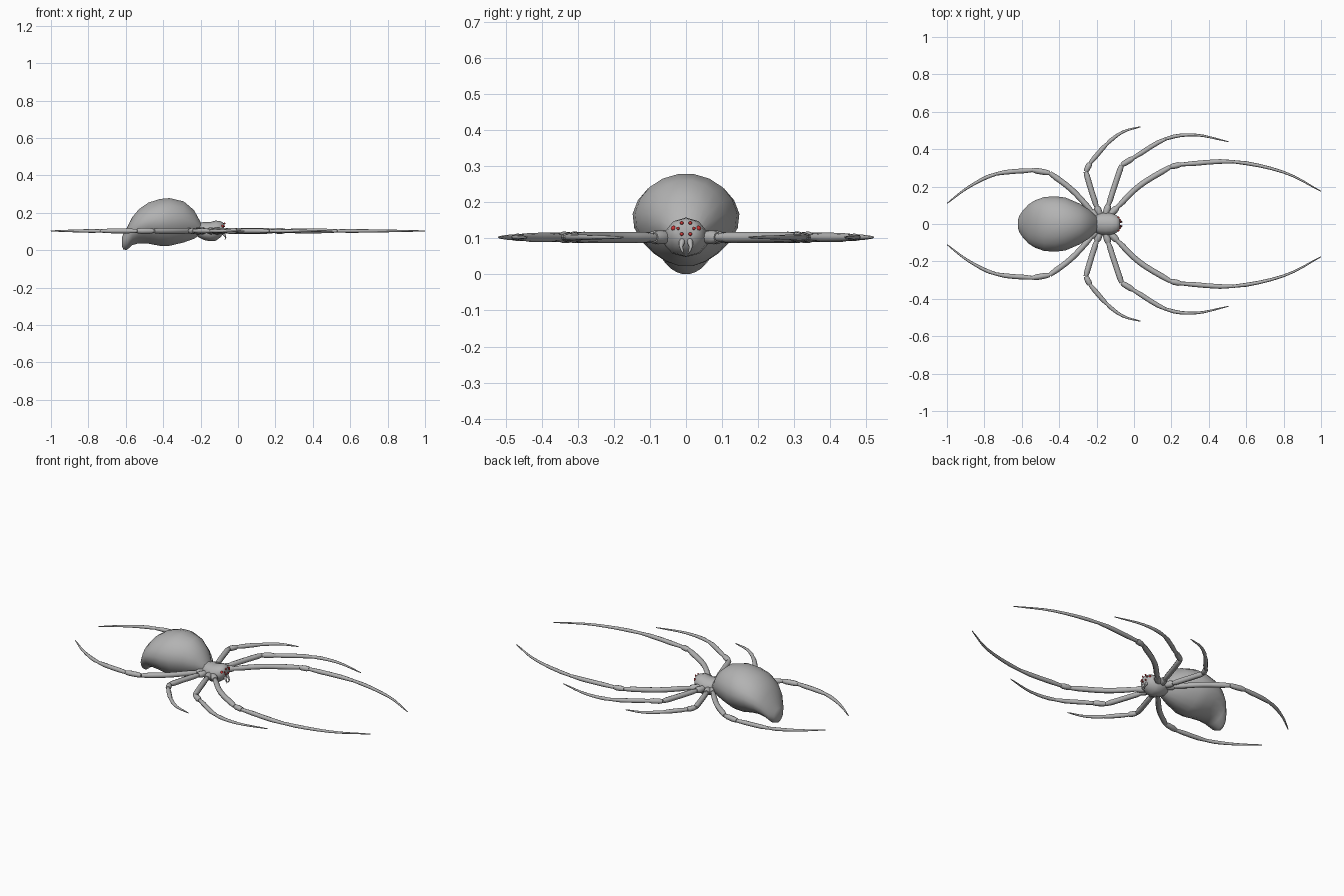
import bpy, bmesh, math
from mathutils import Vector

cube = bpy.data.objects.get("Cube")
if cube:
    bpy.data.objects.remove(cube)


def material(name, colour):
    mat = bpy.data.materials.new(name)
    mat.use_nodes = True
    mat.diffuse_color = (*colour, 1)
    mat.node_tree.nodes["Principled BSDF"].inputs["Base Color"].default_value = (*colour, 1)
    return mat


grey = material("body grey", (0.45, 0.45, 0.45))
red = material("eye red", (0.6, 0.04, 0.04))


def finish(name, bm, mat, angle=60):
    bmesh.ops.recalc_face_normals(bm, faces=bm.faces)
    mesh = bpy.data.meshes.new(name)
    bm.to_mesh(mesh)
    bm.free()
    mesh.materials.append(mat)
    obj = bpy.data.objects.new(name, mesh)
    bpy.context.collection.objects.link(obj)
    bpy.ops.object.select_all(action='DESELECT')
    obj.select_set(True)
    bpy.context.view_layer.objects.active = obj
    bpy.ops.object.shade_smooth_by_angle(angle=math.radians(angle))
    return obj


def skin(bm, rings):
    """Bridge rings of points and cap both ends."""
    loops = [[bm.verts.new(p) for p in ring] for ring in rings]
    n = len(loops[0])
    for a, b in zip(loops, loops[1:]):
        for i in range(n):
            j = (i + 1) % n
            bm.faces.new((a[i], a[j], b[j], b[i]))
    bm.faces.new(loops[0])
    bm.faces.new(loops[-1])


def tube(bm, points, radii, sides=8):
    """Round tube along a path, with a radius at each point."""
    pts = [Vector(p) for p in points]
    rings = []
    for i, p in enumerate(pts):
        along = (pts[min(i + 1, len(pts) - 1)] - pts[max(i - 1, 0)]).normalized()
        up = Vector((0, 0, 1)) if abs(along.z) < 0.7 else Vector((1, 0, 0))
        side = along.cross(up).normalized()
        top = side.cross(along)
        angles = [2 * math.pi * k / sides for k in range(sides)]
        rings.append([p + radii[i] * (side * math.cos(a) + top * math.sin(a)) for a in angles])
    skin(bm, rings)


def body(name, sections, sides, pinch):
    """Loft of sections (x, bottom, top, half width), narrowed towards the belly."""
    bm = bmesh.new()
    rings = []
    for x, low, high, half in sections:
        ring = []
        for k in range(sides):
            a = 2 * math.pi * (k + 0.5) / sides
            y = half * math.cos(a) * (1 + pinch * min(0, math.sin(a)))
            ring.append((x, y, (low + high) / 2 + (high - low) / 2 * math.sin(a)))
        rings.append(ring)
    skin(bm, rings)
    return finish(name, bm, grey)


# Abdomen with drooping tail, and the head section
body("abdomen", [
    (-0.19, 0.095, 0.13, 0.025), (-0.2, 0.083, 0.15, 0.04), (-0.235, 0.06, 0.215, 0.075),
    (-0.29, 0.04, 0.262, 0.11), (-0.366, 0.022, 0.28, 0.143), (-0.42, 0.022, 0.275, 0.15),
    (-0.48, 0.034, 0.255, 0.146), (-0.53, 0.036, 0.22, 0.128), (-0.565, 0.026, 0.178, 0.105),
    (-0.595, 0.0, 0.12, 0.072), (-0.613, 0.003, 0.087, 0.045), (-0.62, 0.02, 0.07, 0.022)],
    20, 0.2)
body("head_and_thorax", [
    (-0.23, 0.09, 0.13, 0.03), (-0.21, 0.068, 0.148, 0.045), (-0.18, 0.054, 0.15, 0.06),
    (-0.15, 0.048, 0.15, 0.064), (-0.12, 0.05, 0.158, 0.06), (-0.095, 0.068, 0.156, 0.05),
    (-0.08, 0.085, 0.148, 0.038), (-0.076, 0.1, 0.138, 0.025)], 10, 0)


def smooth_path(points, steps=4):
    """Catmull-Rom curve through the points."""
    p = [Vector(q) for q in points]
    p = [2 * p[0] - p[1]] + p + [2 * p[-1] - p[-2]]
    out = []
    for a, b, c, d in zip(p, p[1:], p[2:], p[3:]):
        for s in range(steps):
            t = s / steps
            out.append(0.5 * (2 * b + (c - a) * t + (2 * a - 5 * b + 4 * c - d) * t * t
                              + (3 * b - a - 3 * c + d) * t ** 3))
    return out + [p[-2]]


# Legs: root, hip, thigh middle, knee, knee end, then points out to the tip
LEG_Z = 0.103
legs = {
    "front_leg": [(-0.14, 0.04), (-0.09, 0.088), (0.03, 0.205), (0.195, 0.306), (0.25, 0.318),
                  (0.53, 0.333), (0.8, 0.277), (1.0, 0.175)],
    "second_leg": [(-0.155, 0.04), (-0.137, 0.1), (-0.1, 0.215), (-0.066, 0.315), (-0.005, 0.352),
                   (0.17, 0.455), (0.33, 0.476), (0.505, 0.44)],
    "third_leg": [(-0.178, 0.04), (-0.2, 0.092), (-0.23, 0.185), (-0.258, 0.28), (-0.235, 0.325),
                  (-0.145, 0.428), (-0.06, 0.492), (0.035, 0.52)],
    "rear_leg": [(-0.19, 0.03), (-0.227, 0.07), (-0.335, 0.185), (-0.45, 0.272), (-0.54, 0.288),
                 (-0.735, 0.268), (-0.88, 0.2), (-1.0, 0.11)],
}


def segment(bm, path, r_start, r_end):
    """Leg segment with slightly pinched ends."""
    last = len(path) - 1
    radii = [r_start + (r_end - r_start) * i / last for i in range(last + 1)]
    radii[0] *= 0.75
    radii[-1] *= 0.75
    tube(bm, path, radii)


for name, flat in legs.items():
    for side, sign in (("left", 1), ("right", -1)):
        pts = [Vector((x, y * sign, LEG_Z)) for x, y in flat]
        bm = bmesh.new()
        segment(bm, smooth_path(pts[0:2]), 0.017, 0.02)
        segment(bm, smooth_path(pts[1:4]), 0.015, 0.0155)
        segment(bm, smooth_path(pts[3:5]), 0.015, 0.016)
        shin = smooth_path(pts[4:])
        segment(bm, shin[:5], 0.0135, 0.012)
        segment(bm, shin[4:], 0.0115, 0.003)
        finish(f"{name}_{side}", bm, grey)

# Eyes, in four mirrored pairs, and the hooked fangs
eyes = [(0.012, 0.143, 0.005), (0.034, 0.128, 0.0075), (0.022, 0.128, 0.0045), (0.012, 0.112, 0.005)]
for side, sign in (("left", 1), ("right", -1)):
    for i, (y, z, r) in enumerate(eyes):
        bm = bmesh.new()
        bmesh.ops.create_uvsphere(bm, u_segments=10, v_segments=6, radius=r)
        x = -0.072 - max(0, y - 0.02) * 0.9
        bmesh.ops.translate(bm, verts=bm.verts, vec=(x, y * sign, z))
        finish(f"eye_{i + 1}_{side}", bm, red)
    bm = bmesh.new()
    tube(bm, [(-0.088, 0.009 * sign, 0.1), (-0.076, 0.012 * sign, 0.088), (-0.07, 0.014 * sign, 0.076)],
         [0.008, 0.008, 0.005])
    tube(bm, [(-0.071, 0.014 * sign, 0.079), (-0.066, 0.011 * sign, 0.068), (-0.07, 0.005 * sign, 0.055)],
         [0.005, 0.004, 0.001])
    finish(f"fang_{side}", bm, grey)
